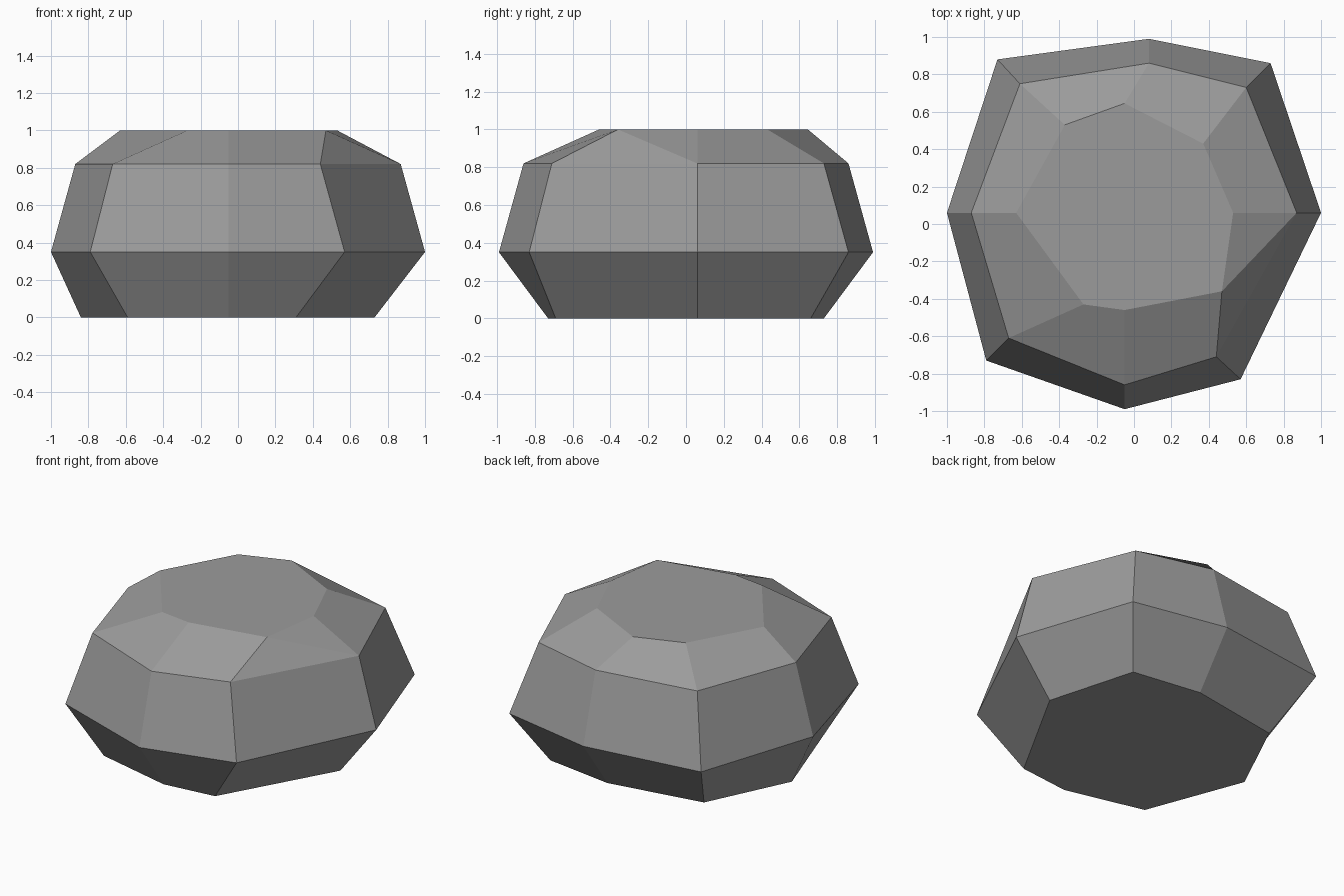
import bpy, bmesh

if "Cube" in bpy.data.objects:
    bpy.data.objects.remove(bpy.data.objects["Cube"])

# Rock cross-sections: height and eight corners, counter-clockwise from +x
rings = [
    (0.00, [(.73, .06), (.56, .66), (.08, .73), (-.57, .62),
            (-.84, .06), (-.59, -.60), (-.05, -.73), (.31, -.69)]),
    (0.35, [(1.0, .06), (.73, .86), (.08, .99), (-.73, .88),
            (-1.0, .06), (-.79, -.73), (-.05, -.99), (.57, -.83)]),
    (0.82, [(.87, .06), (.60, .73), (.08, .86), (-.61, .75),
            (-.87, .06), (-.67, -.61), (-.05, -.86), (.44, -.71)]),
    (1.00, [(.53, .06), (.37, .43), (-.05, .645), (-.37, .53),
            (-.63, .06), (-.27, -.43), (-.05, -.46), (.47, -.36)]),
]

bm = bmesh.new()
loops = [[bm.verts.new((x, y, z)) for x, y in pts] for z, pts in rings]

# Flat base and top
bm.faces.new(loops[0][::-1])
bm.faces.new(loops[-1])

# Bands of facets between neighbouring rings
for low, high in zip(loops, loops[1:]):
    for i in range(8):
        j = (i + 1) % 8
        if high is loops[-1] and i == 7:
            # Strongly bent corner facet, split in two
            bm.faces.new((low[i], low[j], high[i]))
            bm.faces.new((low[j], high[j], high[i]))
        else:
            bm.faces.new((low[i], low[j], high[j], high[i]))
bmesh.ops.recalc_face_normals(bm, faces=bm.faces)

mesh = bpy.data.meshes.new("rock")
bm.to_mesh(mesh)
bm.free()

# Single stone colour
stone = bpy.data.materials.new("grey stone")
stone.diffuse_color = (0.33, 0.33, 0.33, 1)
stone.use_nodes = True
stone.node_tree.nodes["Principled BSDF"].inputs["Base Color"].default_value = stone.diffuse_color
mesh.materials.append(stone)

rock = bpy.data.objects.new("rock", mesh)
bpy.context.collection.objects.link(rock)
